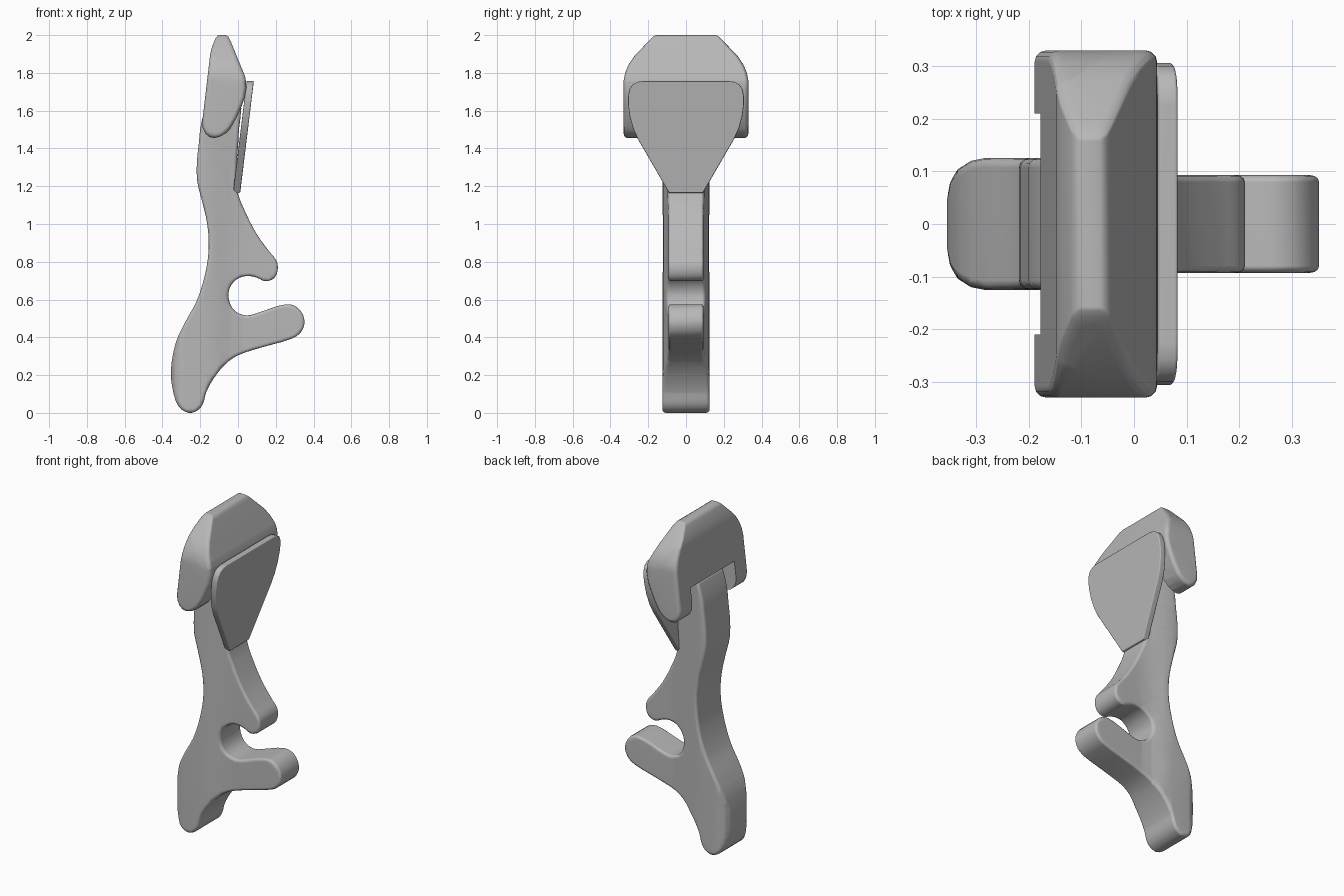
import bpy, bmesh, math
from mathutils import Vector

cube = bpy.data.objects.get("Cube")
if cube:
    bpy.data.objects.remove(cube, do_unlink=True)

# Single grey material
grey = bpy.data.materials.new("plain_grey")
grey.use_nodes = True
colour = (0.48, 0.48, 0.48, 1)
grey.diffuse_color = colour
grey.node_tree.nodes["Principled BSDF"].inputs["Base Color"].default_value = colour


def smooth(pts, steps=3):
    """Closed smooth curve through the points."""
    p = [Vector(q) for q in pts]
    n, out = len(p), []
    tangent = [(p[(i + 1) % n] - p[i - 1]).normalized() for i in range(n)]
    for i in range(n):
        a, b = p[i], p[(i + 1) % n]
        length = (b - a).length
        ta, tb = tangent[i] * length, tangent[(i + 1) % n] * length
        for k in range(steps):
            t = k / steps
            out.append(a * (2*t**3 - 3*t*t + 1) + ta * (t**3 - 2*t*t + t)
                       + b * (3*t*t - 2*t**3) + tb * (t**3 - t*t))
    return out


def lookup(table, v):
    """Linear interpolation in a sorted table of (position, value)."""
    if v <= table[0][0]:
        return table[0][1]
    for (a, fa), (b, fb) in zip(table, table[1:]):
        if v <= b:
            return fa + (fb - fa) * (v - a) / (b - a)
    return table[-1][1]


def prism(pts, half, place, rim):
    """Extrude an outline both ways and round its two rims."""
    bm = bmesh.new()
    rings = [[bm.verts.new(place(u, v, s * half)) for u, v in pts] for s in (-1, 1)]
    caps = [bm.faces.new(r) for r in rings]
    n = len(pts)
    for i in range(n):
        j = (i + 1) % n
        bm.faces.new((rings[0][i], rings[0][j], rings[1][j], rings[1][i]))
    bmesh.ops.recalc_face_normals(bm, faces=bm.faces)
    edges = list({e for f in caps for e in f.edges})
    bmesh.ops.bevel(bm, geom=edges, offset=rim, segments=3, profile=0.5,
                    affect='EDGES', clamp_overlap=False)
    return bm


def vary_width(bm, axis, table, half):
    """Make the y width follow a table along the given axis."""
    bmesh.ops.triangulate(bm, faces=bm.faces)
    normal = Vector((0, 0, 0))
    normal[axis] = 1
    for pos, _ in table:
        bmesh.ops.bisect_plane(bm, geom=bm.verts[:] + bm.edges[:] + bm.faces[:],
                               dist=1e-5, plane_co=normal * pos, plane_no=normal)
    for v in bm.verts:
        v.co.y *= lookup(table, v.co[axis]) / half
    bmesh.ops.triangulate(bm, faces=bm.faces)


def finish(name, bm, cutter=None):
    mesh = bpy.data.meshes.new(name)
    bm.to_mesh(mesh)
    bm.free()
    obj = bpy.data.objects.new(name, mesh)
    bpy.context.collection.objects.link(obj)
    mesh.materials.append(grey)
    bpy.ops.object.select_all(action='DESELECT')
    obj.select_set(True)
    bpy.context.view_layer.objects.active = obj
    if cutter:
        mod = obj.modifiers.new("notch", 'BOOLEAN')
        mod.operation = 'DIFFERENCE'
        mod.solver = 'EXACT'
        mod.object = cutter
        bpy.ops.object.modifier_apply(modifier=mod.name)
        bpy.data.objects.remove(cutter, do_unlink=True)
    bpy.ops.object.shade_smooth_by_angle(angle=math.radians(35))
    wn = obj.modifiers.new("even_shading", 'WEIGHTED_NORMAL')
    wn.keep_sharp = True
    return obj


def along_y(u, v, d):
    return (u, d, v)


# Curved body with foot, hooked upper prong and long lower prong
body_outline = [
    (-0.26, 0.0), (-0.315, 0.035), (-0.347, 0.13), (-0.355, 0.23), (-0.33, 0.37),
    (-0.28, 0.48), (-0.22, 0.59), (-0.175, 0.73), (-0.155, 0.87), (-0.163, 1.0),
    (-0.19, 1.12), (-0.215, 1.22), (-0.218, 1.32), (-0.207, 1.43), (-0.193, 1.54),
    (-0.14, 1.66), (0.0, 1.66), (0.005, 1.5), (-0.01, 1.25), (0.0, 1.16),
    (0.045, 1.05), (0.10, 0.945), (0.165, 0.855), (0.204, 0.805), (0.21, 0.755),
    (0.19, 0.712), (0.145, 0.697), (0.10, 0.716), (0.045, 0.725), (-0.01, 0.705),
    (-0.044, 0.66), (-0.05, 0.61), (-0.03, 0.555), (0.01, 0.524), (0.06, 0.517),
    (0.12, 0.535), (0.255, 0.575), (0.318, 0.555), (0.352, 0.49), (0.335, 0.43),
    (0.285, 0.393), (0.13, 0.348), (0.0, 0.305), (-0.07, 0.255), (-0.13, 0.18),
    (-0.168, 0.11), (-0.185, 0.05), (-0.212, 0.015)]
body_width = [(-0.355, 0.055), (-0.35, 0.081), (-0.335, 0.104), (-0.31, 0.12),
              (-0.285, 0.125), (-0.17, 0.125), (-0.11, 0.118), (-0.05, 0.101),
              (0.02, 0.093), (0.4, 0.093)]
bm = prism(smooth(body_outline), 0.125, along_y, 0.018)
vary_width(bm, 0, body_width, 0.125)
finish("body", bm)

# Wide cap with sloped shoulders, notched so that two ears hang down
cap_outline = [
    (-0.105, 2.0), (-0.065, 2.0), (-0.052, 1.992), (-0.042, 1.975), (0.036, 1.785),
    (0.043, 1.755), (0.044, 1.72), (0.036, 1.67), (0.018, 1.62), (-0.01, 1.56),
    (-0.04, 1.505), (-0.065, 1.48), (-0.095, 1.463), (-0.125, 1.455), (-0.15, 1.46),
    (-0.172, 1.478), (-0.187, 1.51), (-0.189, 1.545), (-0.147, 1.9), (-0.14, 1.93),
    (-0.12, 1.982)]
cap_width = [(1.45, 0.33), (1.76, 0.33), (1.80, 0.322), (1.84, 0.306),
             (1.885, 0.277), (2.0, 0.168)]
bm = prism(cap_outline, 0.33, along_y, 0.022)
vary_width(bm, 2, cap_width, 0.33)
bpy.ops.mesh.primitive_cube_add(size=1, location=(0, 0, 1.43))
notch = bpy.context.object
notch.name = "notch_cutter"
notch.scale = (1.0, 0.42, 0.42)
notch.hide_render = True
bpy.context.view_layer.update()
finish("cap", bm, notch)

# Thin leaning paddle plate
half_outline = [(0.225, 1.757), (0.258, 1.752), (0.283, 1.738), (0.299, 1.712),
                (0.306, 1.675), (0.306, 1.63), (0.298, 1.57), (0.28, 1.505),
                (0.255, 1.45), (0.09, 1.165)]
paddle_outline = half_outline + [(-y, z) for y, z in reversed(half_outline)]
bm = prism(paddle_outline, 0.019, lambda u, v, d: (d, u, v), 0.006)
for v in bm.verts:
    v.co.x += -0.008 + (v.co.z - 1.16) * 0.122
finish("paddle", bm)
